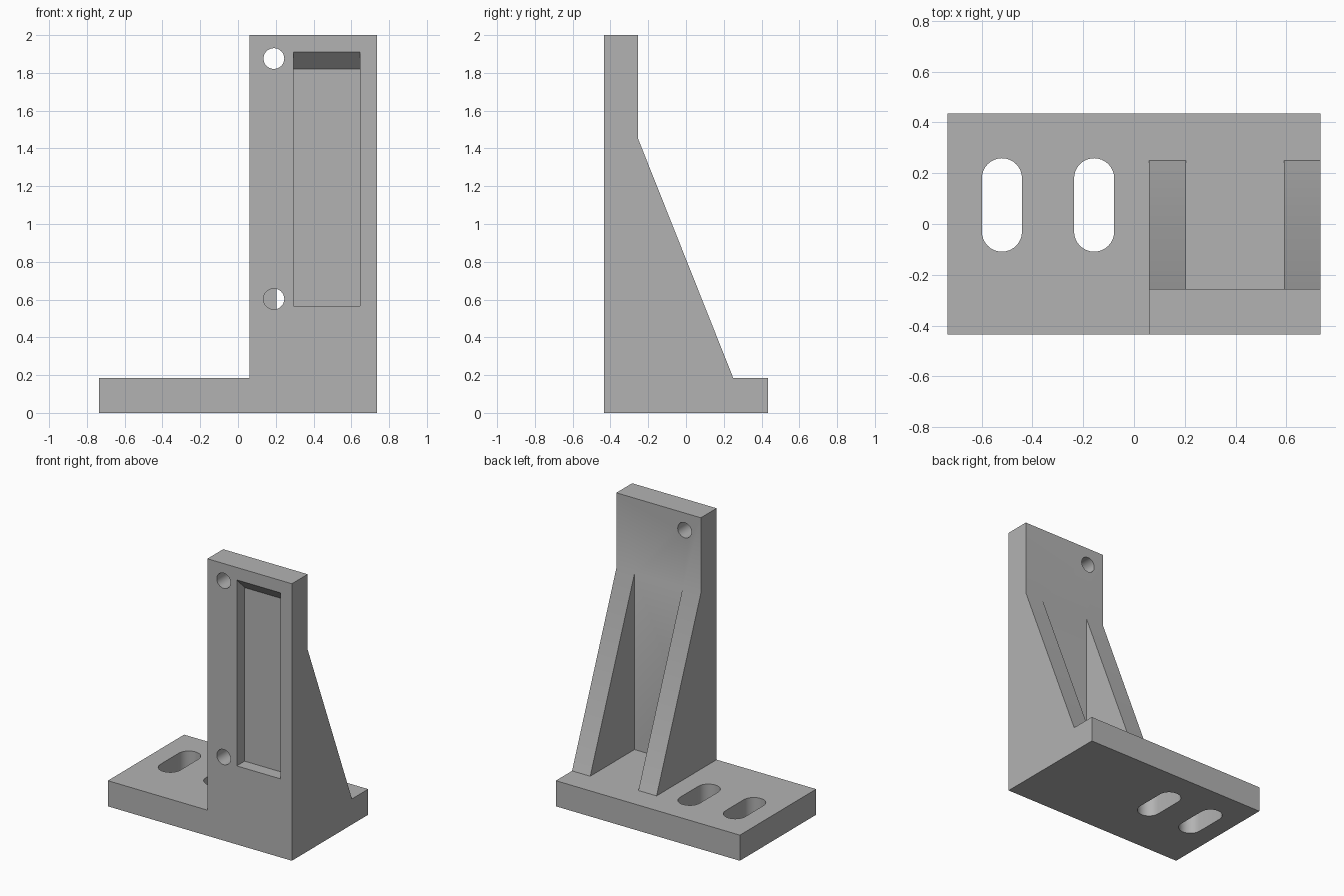
import bpy
import bmesh
from math import cos, sin, pi, radians
from mathutils import Vector

cube = bpy.data.objects.get("Cube")
if cube:
    bpy.data.objects.remove(cube, do_unlink=True)

# Single cast-metal grey
grey = bpy.data.materials.new("metal_grey")
grey.use_nodes = True
colour = (0.45, 0.45, 0.45, 1)
grey.diffuse_color = colour
grey.node_tree.nodes["Principled BSDF"].inputs["Base Color"].default_value = colour


def prism(name, profile, axis, lo, hi):
    """Extrude a 2D profile along an axis; profile holds the other two axes in order."""
    def place(p, d):
        co = list(p)
        co.insert("xyz".index(axis), d)
        return Vector(co)

    bm = bmesh.new()
    face = bm.faces.new([bm.verts.new(place(p, lo)) for p in profile])
    new = bmesh.ops.extrude_face_region(bm, geom=[face])["geom"]
    for v in new:
        if isinstance(v, bmesh.types.BMVert):
            v.co["xyz".index(axis)] = hi
    bmesh.ops.recalc_face_normals(bm, faces=bm.faces)
    mesh = bpy.data.meshes.new(name)
    bm.to_mesh(mesh)
    bm.free()
    mesh.materials.append(grey)
    obj = bpy.data.objects.new(name, mesh)
    bpy.context.collection.objects.link(obj)
    return obj


def rect(a0, a1, b0, b1):
    return [(a0, b0), (a1, b0), (a1, b1), (a0, b1)]


def rounded(cx, lo, hi, r, n=16):
    """Slot outline with centres from lo to hi; a circle when they coincide."""
    ends = [(hi, 0), (lo, pi)]
    pts = [(cx + r * cos(s + pi * i / n), c + r * sin(s + pi * i / n))
           for c, s in ends for i in range(n + (lo != hi))]
    return pts


def combine(target, other, operation):
    mod = target.modifiers.new(operation, "BOOLEAN")
    mod.operation = operation
    mod.solver = "EXACT"
    mod.object = other
    bpy.context.view_layer.objects.active = target
    bpy.ops.object.modifier_apply(modifier=mod.name)
    bpy.data.objects.remove(other, do_unlink=True)


W, D, T = 0.735, 0.435, 0.185
LEFT, BACK = 0.06, -0.255

# Base plate with two slots
bracket = prism("angle_bracket", rect(-W, W, -D, D), "z", 0, T)
for x in (-0.52, -0.157):
    combine(bracket, prism("slot_cutter", rounded(x, -0.03, 0.18, 0.079), "z", -0.1, 0.3), "DIFFERENCE")

# Upright plate with bolt holes and a front pocket that slopes at its top
upright = prism("upright_plate", rect(LEFT, W, -D, BACK), "z", 0, 2)
for z in (0.603, 1.876):
    combine(upright, prism("hole_cutter", rounded(0.19, z, z, 0.055), "y", -0.6, -0.1), "DIFFERENCE")
pocket = [(-D - 0.05, 0.567), (-D + 0.09, 0.567), (-D + 0.09, 1.82), (-D - 0.05, 1.96)]
combine(upright, prism("pocket_cutter", pocket, "x", 0.295, 0.645), "DIFFERENCE")
combine(bracket, upright, "UNION")

# Two triangular gussets behind the upright
gusset = [(BACK, 0.1), (0.25, 0.1), (0.25, T), (BACK, 1.455)]
for x0, x1 in ((LEFT, 0.205), (0.59, W)):
    combine(bracket, prism("gusset", gusset, "x", x0, x1), "UNION")

# Smooth bores, sharp corners
bpy.ops.object.select_all(action="DESELECT")
bracket.select_set(True)
bpy.context.view_layer.objects.active = bracket
bpy.ops.object.shade_smooth_by_angle(angle=radians(25))
